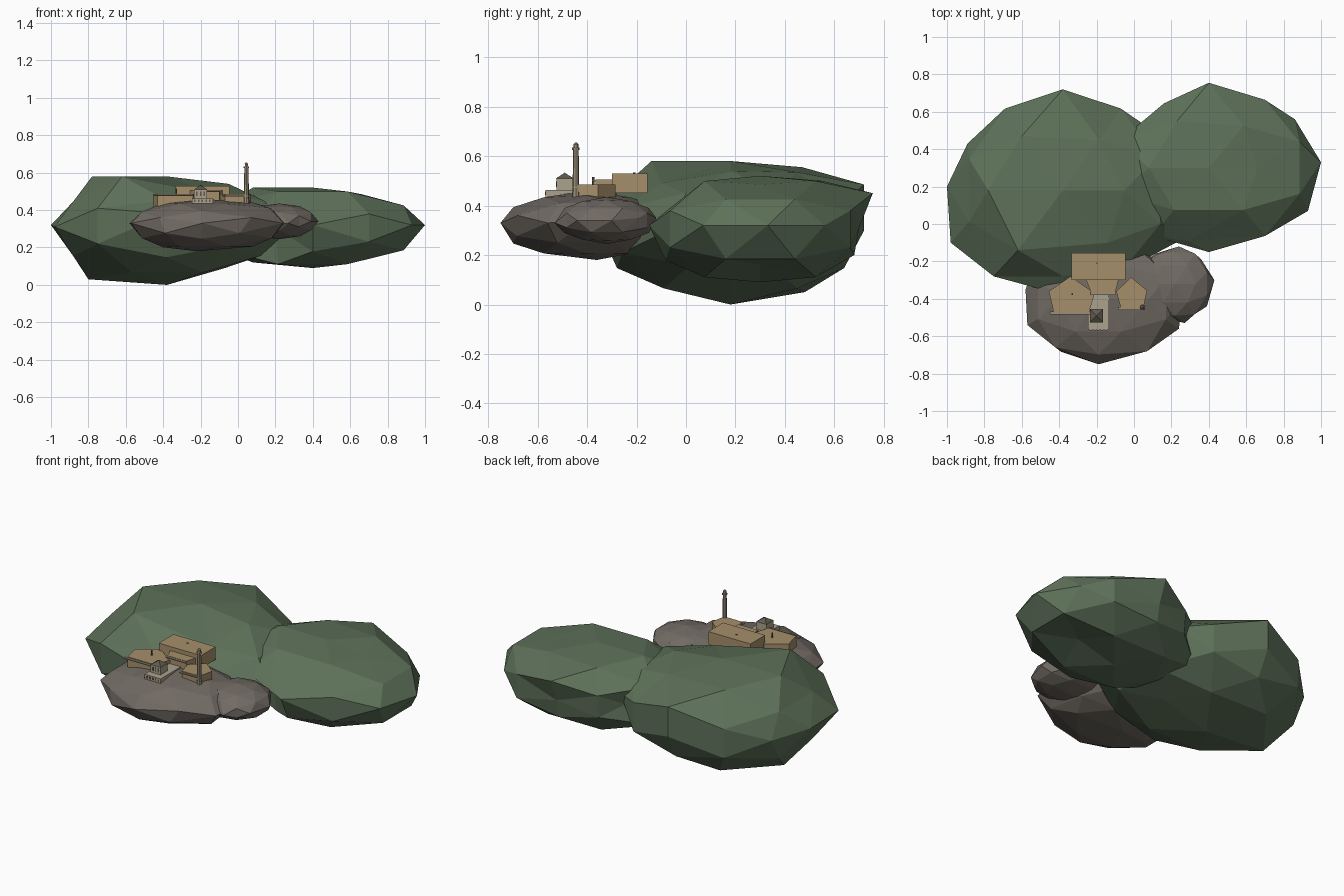
import bpy, bmesh, math
from mathutils import Vector, Matrix

cube = bpy.data.objects.get("Cube")
if cube:
    bpy.data.objects.remove(cube, do_unlink=True)


def material(name, rgb):
    m = bpy.data.materials.new(name)
    m.use_nodes = True
    m.diffuse_color = (*rgb, 1)
    bsdf = next(n for n in m.node_tree.nodes if n.type == "BSDF_PRINCIPLED")
    bsdf.inputs["Base Color"].default_value = (*rgb, 1)
    return m


GREEN = material("moss green", (0.11, 0.165, 0.1))
ROCK = material("rock brown", (0.165, 0.145, 0.125))
TAN = material("sandstone tan", (0.38, 0.275, 0.145))
STONE = material("pale stone", (0.41, 0.365, 0.27))
TOWER = material("weathered stone", (0.33, 0.28, 0.205))
DARK = material("dark slate", (0.12, 0.102, 0.08))


def finish(name, bm, mat):
    bmesh.ops.recalc_face_normals(bm, faces=bm.faces)
    mesh = bpy.data.meshes.new(name)
    bm.to_mesh(mesh)
    bm.free()
    mesh.materials.append(mat)
    obj = bpy.data.objects.new(name, mesh)
    bpy.context.scene.collection.objects.link(obj)
    return obj


def boulder(name, centre, radii, mat, pulls):
    """Squashed icosphere; each pull drags the best aligned vertex to a point."""
    centre = Vector(centre)
    bm = bmesh.new()
    bmesh.ops.create_icosphere(bm, subdivisions=2, radius=1,
                               matrix=Matrix.Rotation(-math.atan(2) / 2, 4, "Y"))
    dirs = {v: v.co.normalized() for v in bm.verts}
    for v in bm.verts:
        v.co = centre + Vector([a * r for a, r in zip(v.co, radii)])
    for target in map(Vector, pulls):
        aim = Vector([a / r for a, r in zip(target - centre, radii)]).normalized()
        max(dirs, key=lambda v: dirs[v].dot(aim)).co = target
    return finish(name, bm, mat)


def prism(name, outline, low, high, mat):
    """Upright block over a plan outline."""
    bm = bmesh.new()
    face = bm.faces.new([bm.verts.new((x, y, low)) for x, y in outline])
    top = bmesh.ops.extrude_face_region(bm, geom=[face])["geom"]
    bmesh.ops.translate(bm, vec=(0, 0, high - low),
                        verts=[g for g in top if isinstance(g, bmesh.types.BMVert)])
    return finish(name, bm, mat)


def box(name, x, y, z, mat):
    outline = [(x[0], y[0]), (x[1], y[0]), (x[1], y[1]), (x[0], y[1])]
    return prism(name, outline, *z, mat)


def cone(name, x, y, z, r1, r2, sides, mat, turn=0):
    bm = bmesh.new()
    place = Matrix.Translation((x, y, sum(z) / 2)) @ Matrix.Rotation(turn, 4, "Z")
    bmesh.ops.create_cone(bm, cap_ends=True, segments=sides, radius1=r1,
                          radius2=r2, depth=z[1] - z[0], matrix=place)
    return finish(name, bm, mat)


# Hills and rocks
boulder("large_hill", (-.38, .18, .3), (.62, .54, .29), GREEN, [
    (-1, .2, .32), (-.89, .43, .3), (-.98, -.1, .31), (-.38, .72, .485),
    (-.38, .18, .58), (-.38, .18, 0), (-.78, .18, .58), (-.8, .18, .03),
    (-.62, -.14, .58), (-.75, -.28, .41), (-.75, -.27, .22), (-.14, -.1, .49),
    (-.38, -.38, .38), (.28, -.07, .3), (-.07, .18, .09), (-.05, .18, .54),
    (-.57, -.1, .07), (-.57, .48, .05), (-.6, .47, .555), (.1, .5, .36),
    (.14, 0, .45), (.12, .36, .46)])
boulder("small_hill", (.4, .3, .305), (.6, .45, .24), GREEN, [
    (1, .33, .32), (.93, .07, .32), (.86, .56, .32), (.4, .3, .52),
    (.4, .3, .09), (.08, .3, .52), (.08, .3, .12), (.66, .3, .485),
    (.66, .3, .16), (.4, .755, .45), (.4, .68, .2), (.4, .7, .31), (.4, -.15, .32),
    (.16, .645, .38), (.16, .63, .24), (.05, .52, .31), (.23, .55, .5),
    (.29, -.09, .37), (.27, -.04, .24), (.2, .06, .305)])
boulder("main_rock", (-.19, -.4, .32), (.4, .35, .14), ROCK, [
    (-.58, -.35, .33), (-.57, -.54, .33), (-.42, -.66, .36), (-.19, -.75, .33),
    (.07, -.68, .36), (.24, -.56, .33), (-.19, -.4, .46), (-.22, -.36, .18),
    (.08, -.4, .44), (.17, -.51, .41), (.26, -.4, .34), (.18, -.28, .41),
    (.18, -.52, .25), (.08, -.4, .205)])
boulder("side_rock", (.22, -.32, .34), (.21, .2, .095), ROCK, [
    (.43, -.3, .34), (.39, -.44, .34), (.27, -.53, .33), (.24, -.12, .35),
    (.36, -.19, .35), (.13, -.16, .37)])

# Sandstone halls
box("rear_hall", (-.335, -.045), (-.3, -.155), (.45, .53), TAN)
prism("centre_hall", [(-.26, -.29), (-.23, -.365), (-.1, -.365), (-.08, -.29)],
      .42, .505, TAN)
prism("left_hall", [(-.455, -.36), (-.43, -.47), (-.24, -.47), (-.21, -.37),
                    (-.34, -.28)], .42, .485, TAN)
prism("right_hall", [(-.095, -.36), (-.07, -.45), (.05, -.45), (.07, -.355),
                     (-.015, -.285)], .41, .485, TAN)

# Eaves and small roof vents of the halls
for side, x, y, z in (("left", (-.45, -.235), -.47, .474),
                      ("right", (-.085, .06), -.445, .472),
                      ("centre", (-.235, -.095), -.365, .497)):
    box(side + "_eave", x, (y - .014, y + .002), (z, z + .006), TOWER)
for side, x, y, z, tall in (("rear", -.2, -.21, .53, .004),
                            ("left", -.33, -.375, .485, .03)):
    cone(side + "_vent", x, y, (z, z + tall), .005, .005, 6, DARK)

# Pale podium with a small pavilion
box("podium", (-.245, -.135), (-.567, -.37), (.41, .463), STONE)
box("pavilion", (-.234, -.166), (-.524, -.456), (.463, .51), STONE)
cone("pavilion_roof", -.2, -.49, (.51, .533), .05, 0, 4, DARK, math.pi / 4)
for i in range(3):
    x = -.22 + i * .02
    box(f"pavilion_window_{i}", (x - .004, x + .004), (-.526, -.52),
        (.475, .498), DARK)
for i in range(5):
    x = -.23 + i * .02
    box(f"podium_opening_{i}", (x - .004, x + .004), (-.569, -.562),
        (.442, .456), DARK)

# Tall tower
cone("tower_base", .045, -.445, (.4, .455), .016, .016, 8, TOWER)
cone("tower_shaft", .045, -.445, (.45, .63), .014, .011, 8, TOWER)
cone("tower_gallery", .045, -.445, (.625, .634), .015, .015, 8, TOWER)
cone("tower_lantern", .045, -.445, (.634, .647), .01, .01, 6, TOWER)
cone("tower_cap", .045, -.445, (.647, .655), .011, .003, 6, TOWER)
